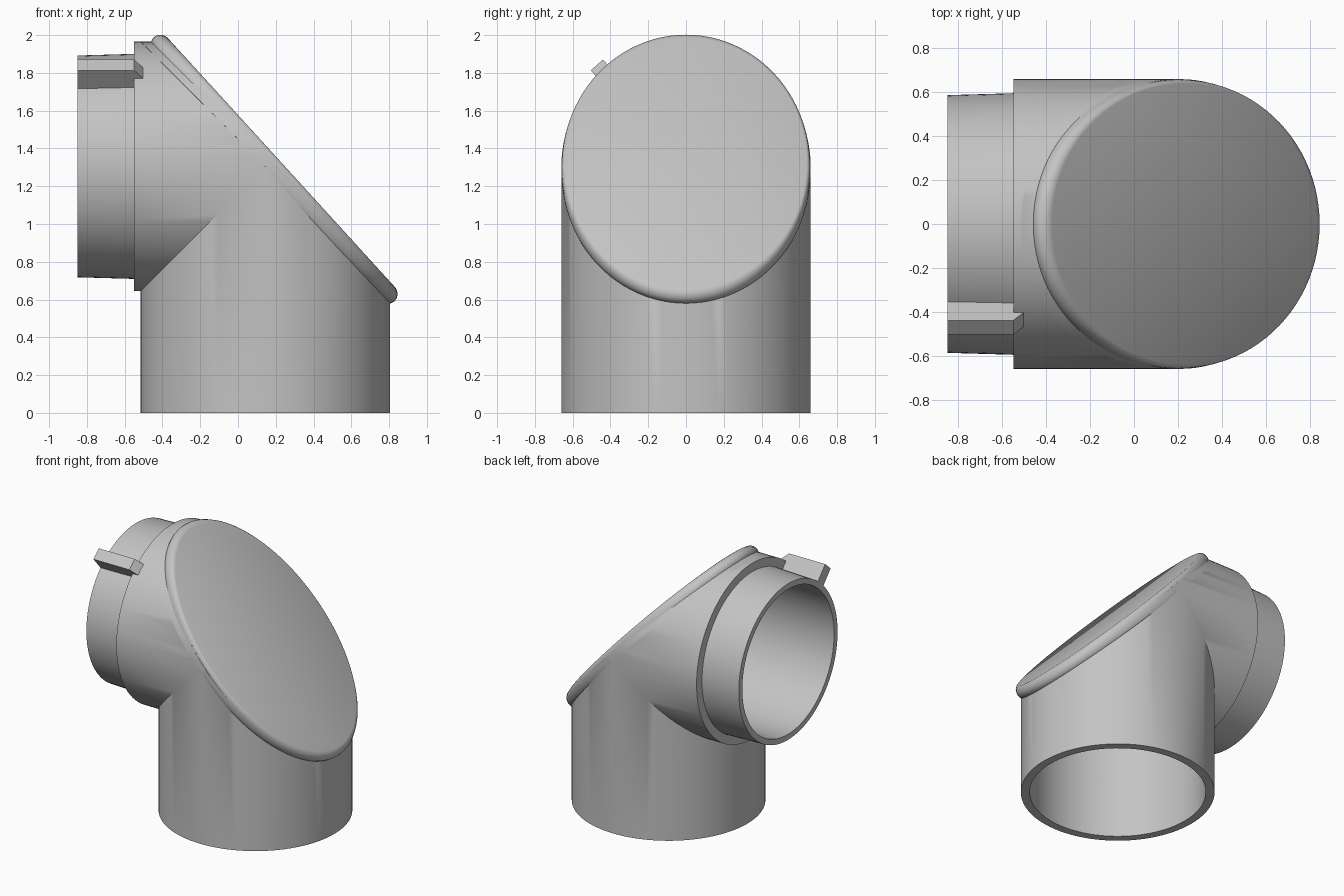
import bpy, bmesh, math
from mathutils import Vector, Matrix

if "Cube" in bpy.data.objects:
    bpy.data.objects.remove(bpy.data.objects["Cube"])

grey = bpy.data.materials.new("light grey plastic")
grey.use_nodes = True
colour = (0.55, 0.55, 0.55, 1)
grey.diffuse_color = colour
grey.node_tree.nodes["Principled BSDF"].inputs["Base Color"].default_value = colour

SEGMENTS = 96
CROSS = Vector((0.145, 0, 1.305))              # where the two pipe axes meet
MITRE = Vector((1, 0, 1)).normalized()
LID = Vector((0.23, 0, 1.325))                 # centre of the sloping lid
ALONG = Vector((0.674, 0, -0.739)).normalized()
NORMAL = Vector((-ALONG.z, 0, ALONG.x))


def make_object(name, bm):
    bmesh.ops.recalc_face_normals(bm, faces=bm.faces)
    mesh = bpy.data.meshes.new(name)
    bm.to_mesh(mesh)
    bm.free()
    mesh.materials.append(grey)
    obj = bpy.data.objects.new(name, mesh)
    bpy.context.collection.objects.link(obj)
    return obj


def pipe(name, start, end, r1, r2, plane=None):
    """Solid round bar from start to end, optionally trimmed by a plane."""
    bm = bmesh.new()
    axis = end - start
    turn = Matrix.Identity(4) if axis.x == 0 else Matrix.Rotation(math.pi / 2, 4, 'Y')
    bmesh.ops.create_cone(bm, cap_ends=True, segments=SEGMENTS, radius1=r1, radius2=r2,
                          depth=axis.length,
                          matrix=Matrix.Translation((start + end) / 2) @ turn)
    if plane:
        cut = bmesh.ops.bisect_plane(bm, geom=bm.verts[:] + bm.edges[:] + bm.faces[:],
                                     plane_co=plane[0], plane_no=plane[1], clear_outer=True)
        edges = [e for e in cut["geom_cut"] if isinstance(e, bmesh.types.BMEdge)]
        bmesh.ops.contextual_create(bm, geom=edges)
    return make_object(name, bm)


def combine(target, tool, operation):
    mod = target.modifiers.new(operation, 'BOOLEAN')
    mod.operation = operation
    mod.solver = 'EXACT'
    mod.object = tool
    bpy.context.view_layer.objects.active = target
    bpy.ops.object.modifier_apply(modifier=mod.name)
    bpy.data.objects.remove(tool)


def smooth(obj, angle):
    bpy.ops.object.select_all(action='DESELECT')
    obj.select_set(True)
    bpy.context.view_layer.objects.active = obj
    bpy.ops.object.shade_smooth_by_angle(angle=math.radians(angle))


def up(z):
    return Vector((CROSS.x, 0, z))


def side(x):
    return Vector((x, 0, CROSS.z))


# Outer elbow: upright pipe, level pipe and narrower spigot
elbow = pipe("elbow_body", up(0), up(3), 0.66, 0.66, (CROSS, MITRE))
combine(elbow, pipe("level_pipe", side(-0.55), side(2), 0.66, 0.66,
                    (LID - NORMAL * 0.03, NORMAL)), 'UNION')
combine(elbow, pipe("spigot", side(-0.85), side(-0.4), 0.587, 0.6), 'UNION')

# Bores through both pipes, stopping short of the lid
inner = (CROSS - MITRE * 0.03, MITRE)
combine(elbow, pipe("upright_bore", up(-0.1), up(3), 0.6, 0.6, inner), 'DIFFERENCE')
combine(elbow, pipe("level_bore", side(-1), side(2), 0.545, 0.545, inner), 'DIFFERENCE')
smooth(elbow, 30)

# Sloping oval lid with a rolled edge: depth, half length, half width
profile = [(0, 0.895, 0.64), (-0.004, 0.912, 0.648), (-0.015, 0.93, 0.655),
           (-0.035, 0.943, 0.659), (-0.055, 0.946, 0.66), (-0.075, 0.94, 0.659),
           (-0.09, 0.925, 0.655), (-0.1, 0.9, 0.64)]
bm = bmesh.new()
rings = []
for depth, length, width in profile:
    ring = []
    for i in range(SEGMENTS):
        a = math.tau * i / SEGMENTS
        ring.append(bm.verts.new(LID + NORMAL * depth + ALONG * length * math.cos(a)
                                 + Vector((0, width * math.sin(a), 0))))
    rings.append(ring)
for low, high in zip(rings, rings[1:]):
    for i in range(SEGMENTS):
        j = (i + 1) % SEGMENTS
        bm.faces.new((low[i], low[j], high[j], high[i]))
bm.faces.new(rings[0])
# The back is a narrow rim, so the lid does not block the bores
inside = [bm.verts.new(v.co.lerp(LID - NORMAL * 0.02, 0.12)) for v in rings[-1]]
for i in range(SEGMENTS):
    j = (i + 1) % SEGMENTS
    bm.faces.new((rings[-1][i], rings[-1][j], inside[j], inside[i]))
lid = make_object("sloping_lid", bm)
smooth(lid, 40)

# Locating key on the spigot: outline in length and radius, given a width
outline = [(-0.85, 0.56), (-0.85, 0.715), (-0.55, 0.715), (-0.5, 0.655), (-0.5, 0.56)]
tilt = math.radians(131.3)
radial = Vector((0, math.cos(tilt), math.sin(tilt)))
across = Vector((0, -math.sin(tilt), math.cos(tilt)))
bm = bmesh.new()
sides = [[bm.verts.new(side(x) + radial * r + across * w) for x, r in outline]
         for w in (-0.043, 0.043)]
for loop in sides:
    bm.faces.new(loop)
for i in range(len(outline)):
    j = (i + 1) % len(outline)
    bm.faces.new((sides[0][i], sides[0][j], sides[1][j], sides[1][i]))
make_object("locating_key", bm)
